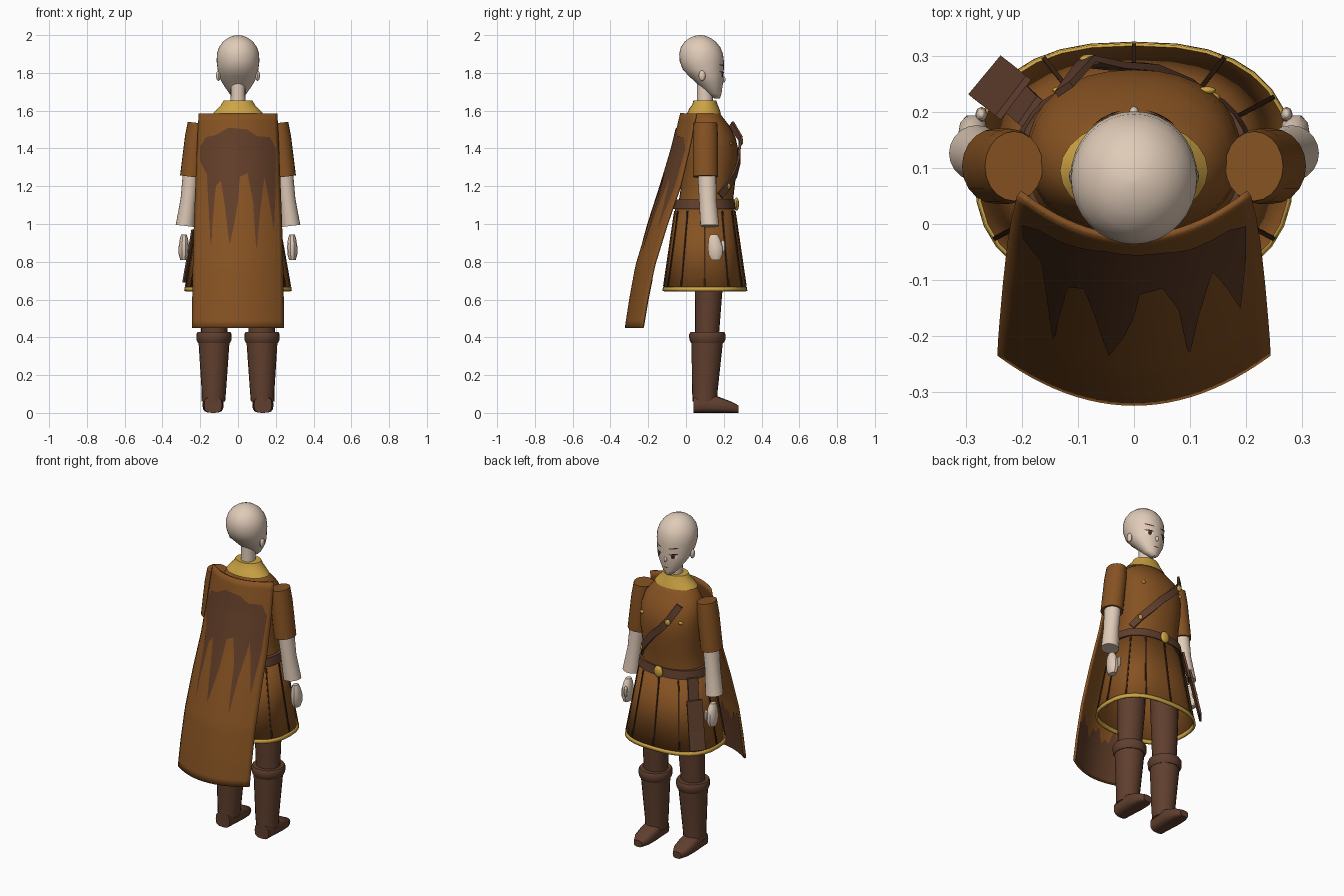
import bpy, bmesh, math
from mathutils import Vector
from mathutils.bvhtree import BVHTree

if "Cube" in bpy.data.objects:
    bpy.data.objects.remove(bpy.data.objects["Cube"])


def material(name, r, g, b):
    m = bpy.data.materials.new(name)
    lin = [((c / 255 + 0.055) / 1.055) ** 2.4 for c in (r, g, b)]
    m.diffuse_color = (*lin, 1)
    m.use_nodes = True
    m.node_tree.nodes["Principled BSDF"].inputs["Base Color"].default_value = m.diffuse_color
    return m


SKIN = material("skin", 224, 203, 184)
CLOTH = material("ochre_cloth", 134, 82, 34)
LEATHER = material("brown_leather", 96, 63, 46)
GOLD = material("gold", 205, 164, 68)
STAIN = material("cape_stain", 97, 61, 40)
SEAM = material("dark_seam", 62, 36, 20)
DARK = material("eye_dark", 52, 30, 24)
BROW = material("brow_brown", 104, 56, 38)
WHITE = material("eye_white", 235, 225, 215)


def finish(name, bm, mat, angle=40, thick=0):
    me = bpy.data.meshes.new(name)
    bmesh.ops.recalc_face_normals(bm, faces=bm.faces)
    bm.to_mesh(me)
    bm.free()
    me.materials.append(mat)
    me.shade_smooth()
    me.set_sharp_from_angle(angle=math.radians(angle))
    ob = bpy.data.objects.new(name, me)
    bpy.context.collection.objects.link(ob)
    if thick:
        mod = ob.modifiers.new("thickness", "SOLIDIFY")
        mod.thickness = thick
    return ob


def lerp(table, t):
    """Linear lookup in rows sorted by first entry; returns the rest of the row."""
    for a, b in zip(table, table[1:]):
        if t <= b[0]:
            k = max(0, (t - a[0]) / (b[0] - a[0]))
            return [p + (q - p) * k for p, q in zip(a[1:], b[1:])]
    return list(table[-1][1:])


def oval(t, p):
    c, s = math.cos(t), math.sin(t)
    return math.copysign(abs(c) ** (2 / p), c), math.copysign(abs(s) ** (2 / p), s)


def loft(name, rings, mat, n=24, p=2.0, cap=True, angle=40, thick=0):
    """Rings of (x, y, z, width radius, depth radius) joined into a tube."""
    bm = bmesh.new()
    d = (Vector(rings[-1][:3]) - Vector(rings[0][:3])).normalized()
    if abs(d.y) > 0.8:
        a, b = Vector((1, 0, 0)), Vector((0, 0, 1))
    else:
        b = Vector((0, 1, 0))
        a = b.cross(d).normalized()
    loops = []
    for x, y, z, ra, rb in rings:
        loop = []
        for i in range(n):
            u, v = oval(2 * math.pi * i / n, p)
            loop.append(bm.verts.new(Vector((x, y, z)) + a * ra * u + b * rb * v))
        loops.append(loop)
    for l, m in zip(loops, loops[1:]):
        for i in range(n):
            bm.faces.new((l[i], l[(i + 1) % n], m[(i + 1) % n], m[i]))
    if cap:
        bm.faces.new(loops[0])
        bm.faces.new(loops[-1])
    return finish(name, bm, mat, angle, thick)


def ribbon(name, pts, width, mat, thick=0.01, axis_y=0.11):
    """Flat band through points, facing away from the body axis."""
    pts = [Vector(p) for p in pts]
    bm = bmesh.new()
    rows = []
    for i, p in enumerate(pts):
        t = (pts[min(i + 1, len(pts) - 1)] - pts[max(i - 1, 0)]).normalized()
        out = Vector((p.x * 0.7, p.y - axis_y, 0)).normalized()
        w = t.cross(out).normalized() * width / 2
        o = out * thick / 2
        rows.append([bm.verts.new(q) for q in (p - w - o, p + w - o, p + w + o, p - w + o)])
    for r, s in zip(rows, rows[1:]):
        for i in range(4):
            bm.faces.new((r[i], r[(i + 1) % 4], s[(i + 1) % 4], s[i]))
    bm.faces.new(rows[0])
    bm.faces.new(rows[-1])
    return finish(name, bm, mat)


def ball(name, loc, size, mat, seg=12):
    bm = bmesh.new()
    bmesh.ops.create_uvsphere(bm, u_segments=seg, v_segments=seg // 2 + 2, radius=1)
    for v in bm.verts:
        v.co = Vector(loc) + Vector([c * s for c, s in zip(v.co, size)])
    return finish(name, bm, mat)


# Head, neck and ears
HEAD = [(1.665, .165, .018, .015), (1.69, .15, .045, .038), (1.72, .137, .066, .055),
        (1.755, .122, .088, .076), (1.785, .106, .1, .093), (1.82, .091, .108, .109),
        (1.86, .084, .113, .117), (1.9, .08, .112, .116), (1.935, .077, .101, .105),
        (1.965, .075, .08, .083), (1.985, .075, .054, .056), (1.996, .075, .027, .028),
        (2.0, .075, .004, .004)]
head = loft("head", [(0, y, z, a, b) for z, y, a, b in HEAD], SKIN, 32, angle=70)
loft("neck", [(0, .1, 1.55, .045, .046), (0, .1, 1.68, .039, .042), (0, .1, 1.79, .039, .042)], SKIN, 16)
for s in (-1, 1):
    ball("ear", (s * .104, .085, 1.785), (.012, .018, .028), SKIN)
ball("nose", (0, .198, 1.765), (.009, .012, .016), SKIN)

# Face details laid onto the head surface
bm = bmesh.new()
bm.from_mesh(head.data)
tree = BVHTree.FromBMesh(bm)
bm.free()


def patch(name, cx, cz, w, h, mat, off, tilt=0):
    bm = bmesh.new()

    def put(x, z):
        hit = tree.ray_cast(Vector((x, 1, z)), Vector((0, -1, 0)))[0]
        return bm.verts.new((x, (hit.y if hit else .15) + off, z))
    c = put(cx, cz)
    rim = []
    for i in range(16):
        u, v = math.cos(i * math.pi / 8) * w, math.sin(i * math.pi / 8) * h
        rim.append(put(cx + u, cz + v + tilt * u))
    for i in range(16):
        bm.faces.new((c, rim[i], rim[(i + 1) % 16]))
    finish(name, bm, mat)


for s in (-1, 1):
    patch("eye_white", s * .047, 1.79, .021, .014, WHITE, .003)
    patch("iris", s * .046, 1.79, .011, .014, BROW, .005)
    patch("pupil", s * .046, 1.79, .006, .008, DARK, .006)
    patch("eyelash", s * .048, 1.804, .024, .004, DARK, .006, s * .1)
    patch("eyebrow", s * .048, 1.84, .026, .004, BROW, .004, s * .15)
patch("mouth", 0, 1.715, .018, .003, BROW, .003)

# Tunic body and collar
TORSO = [(1.08, .1, .2, .152), (1.14, .108, .186, .143), (1.22, .118, .18, .142),
         (1.32, .126, .187, .147), (1.4, .127, .19, .148), (1.46, .124, .187, .138),
         (1.52, .115, .172, .115), (1.565, .105, .14, .09), (1.6, .1, .09, .07)]
loft("tunic", [(0, y, z, a, b) for z, y, a, b in TORSO], CLOTH, 32, 2.2, angle=60)
loft("collar", [(0, .095, 1.585, .132, .09), (0, .097, 1.61, .11, .08),
                (0, .1, 1.63, .09, .068), (0, .1, 1.655, .076, .06)], GOLD, 24)

# Skirt with seams and gold hem
SKIRT = [(.65, .1, .28, .22), (1.1, .1, .2, .154)]
loft("skirt", [(0, y, z, a, b) for z, y, a, b in SKIRT], CLOTH, 32, 2.5, cap=False, thick=.006)
loft("skirt_hem", [(0, .1, .645, .285, .225), (0, .1, .667, .282, .222)], GOLD, 32, 2.5, cap=False, thick=.012)
for i in range(12):
    u, v = oval(math.pi / 2 + i * math.pi / 6, 2.5)
    line = []
    for z in (.67, 1.07):
        y, a, b = lerp(SKIRT, z)
        line.append((u * (a + .002), y + v * (b + .002), z))
    ribbon("skirt_seam", line, .008, SEAM, .005)

# Belt and buckle
loft("belt", [(0, .097, 1.08, .215, .166), (0, .097, 1.13, .207, .16)], LEATHER, 32, 2.4)
ball("belt_buckle", (0, .267, 1.105), (.03, .014, .035), GOLD)


# Chest strap with fittings
def chest(x, z, off=.008):
    y, a, b = lerp(TORSO, z)
    return (x, y + b * max(0, 1 - abs(x / a) ** 2.2) ** (1 / 2.2) + off, z)


ribbon("chest_strap", [(-.125, .24, 1.53), (-.085, .29, 1.45), chest(-.03, 1.385), chest(.03, 1.33),
                       chest(.09, 1.26), chest(.14, 1.2), chest(.17, 1.15)], .04, LEATHER, .012)
ball("strap_buckle", (-.08, .293, 1.437), (.018, .01, .02), GOLD)
ball("strap_stud", chest(.14, 1.2, .012), (.014, .01, .016), GOLD)
for s in (-1, 1):
    ball("chest_stud", chest(s * .13, 1.425, .002), (.016, .007, .01), GOLD)

# Hanging belt strap on one hip
ribbon("hip_strap", [(-.185, .2, 1.09), (-.212, .225, .93)], .06, LEATHER, .012)
ribbon("hip_strap_end", [(-.215, .225, .97), (-.24, .245, .82), (-.262, .262, .69)], .09, LEATHER, .012)

# Arms and legs, mirrored
for s in (-1, 1):
    loft("sleeve", [(s * .214, .103, 1.535, .052, .062), (s * .222, .103, 1.46, .059, .067),
                    (s * .247, .103, 1.25, .06, .067)], CLOTH, 20)
    loft("forearm", [(s * .245, .11, 1.29, .045, .05), (s * .262, .115, 1.13, .042, .046),
                     (s * .28, .126, .99, .05, .05)], SKIN, 20)
    loft("hand", [(s * .286, .148, .945, .014, .02), (s * .286, .15, .92, .022, .032),
                  (s * .287, .155, .88, .027, .04), (s * .288, .156, .84, .026, .039),
                  (s * .288, .157, .81, .018, .025)], SKIN, 10, 2.4)
    ball("thumb", (s * .272, .195, .88), (.011, .014, .035), SKIN, 8)
    loft("trouser_leg", [(s * .115, .12, 1.0, .085, .085), (s * .12, .12, .65, .078, .073),
                         (s * .127, .11, .38, .068, .062)], LEATHER, 20)
    loft("boot_shaft", [(s * .13, .1, .06, .062, .065), (s * .128, .1, .12, .065, .068),
                        (s * .127, .113, .39, .083, .084)], LEATHER, 20)
    loft("boot_cuff", [(s * .127, .113, .37, .084, .086), (s * .127, .113, .385, .092, .095),
                       (s * .127, .113, .415, .094, .097), (s * .127, .113, .427, .088, .09)], LEATHER, 20)
    loft("boot_foot", [(s * .132, .04, .042, .047, .042), (s * .132, .1, .052, .053, .052),
                       (s * .132, .17, .043, .056, .043), (s * .132, .235, .031, .05, .031),
                       (s * .132, .277, .02, .028, .02)], LEATHER, 16, 3)

# Cape: height, centre depth, edge depth, half width
CAPE = [(.45, -.318, -.23, .24), (.6, -.295, -.205, .239), (.78, -.262, -.168, .236),
        (1.0, -.195, -.1, .23), (1.2, -.13, -.03, .222), (1.4, -.07, .018, .214), (1.585, -.025, .055, .205)]


def cape_point(x, z, off=0, unit=False):
    yc, ye, hw = lerp(CAPE, z)
    u = x if unit else max(-1, min(1, x / hw))
    return (u * hw, ye + (yc - ye) * (1 - u * u) + off, z)


def sheet(name, columns, rows, fn, mat, thick=0):
    bm = bmesh.new()
    g = [[bm.verts.new(fn(i / columns, j / rows)) for j in range(rows + 1)] for i in range(columns + 1)]
    for i in range(columns):
        for j in range(rows):
            bm.faces.new((g[i][j], g[i + 1][j], g[i + 1][j + 1], g[i][j + 1]))
    ob = finish(name, bm, mat, 60, thick)
    if thick:
        ob.modifiers["thickness"].offset = 0
    return ob


sheet("cape", 24, 30, lambda i, j: cape_point(2 * i - 1, .45 + 1.135 * j, 0, True), CLOTH, .012)

# Dripping stain on the outside of the cape
TOP = [(-.2, 1.41), (-.17, 1.46), (-.12, 1.47), (-.05, 1.51), (.05, 1.5), (.1, 1.465), (.17, 1.46), (.2, 1.4)]
LOW = [(-.2, 1.33), (-.165, 1.26), (-.15, .98), (-.143, .85), (-.135, 1.0), (-.118, 1.2), (-.09, 1.23),
       (-.07, 1.1), (-.045, .89), (-.02, 1.0), (0, 1.12), (.01, 1.25), (.05, 1.27), (.08, 1.12),
       (.098, .84), (.115, 1.05), (.14, 1.25), (.165, 1.12), (.19, .97), (.2, 1.2)]


def stain(i, j):
    x = -.2 + .4 * i
    lo, hi = lerp(LOW, x)[0], lerp(TOP, x)[0]
    return cape_point(x, lo + (hi - lo) * j, -.0105)


sheet("cape_stain", 80, 24, stain, STAIN)


# Ragged dark lower lining inside the cape
def lining(i, j):
    top = .7 + .03 * math.sin(i * 23) + .02 * math.sin(i * 57)
    return cape_point(1.96 * i - .98, .452 + (top - .452) * j, .0105, True)


sheet("cape_lining", 60, 10, lining, STAIN)
